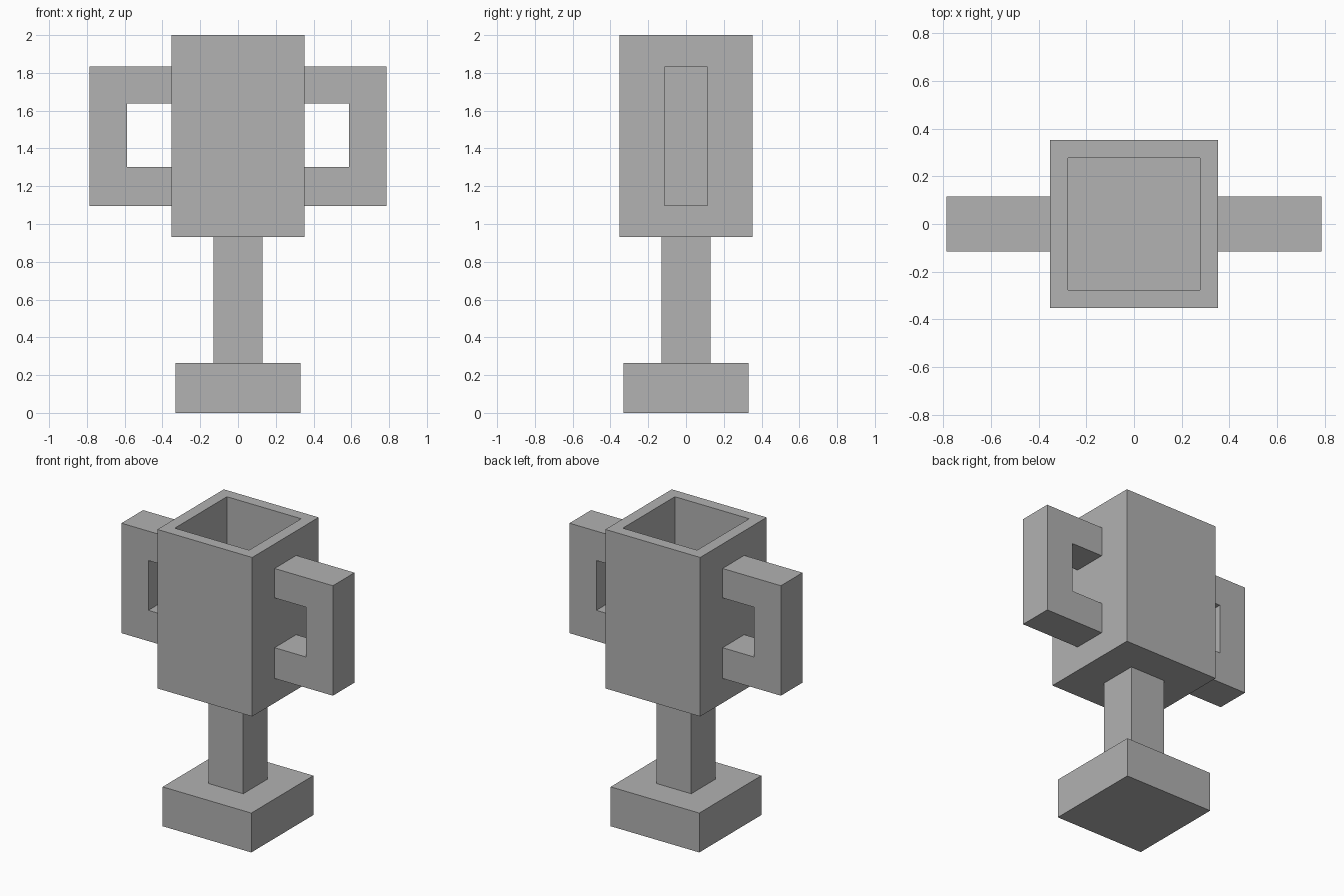
import bpy
import bmesh
from mathutils import Matrix, Vector

cube = bpy.data.objects.get("Cube")
if cube:
    bpy.data.objects.remove(cube, do_unlink=True)

grey = bpy.data.materials.new("plain grey")
grey.use_nodes = True
colour = (0.445, 0.445, 0.445, 1)
grey.diffuse_color = colour
grey.node_tree.nodes["Principled BSDF"].inputs["Base Color"].default_value = colour


def finish(name, bm):
    """Turn a bmesh into a grey object."""
    bmesh.ops.recalc_face_normals(bm, faces=bm.faces)
    mesh = bpy.data.meshes.new(name)
    bm.to_mesh(mesh)
    bm.free()
    mesh.materials.append(grey)
    obj = bpy.data.objects.new(name, mesh)
    bpy.context.collection.objects.link(obj)
    return obj


def block(half, bottom, top):
    """Square block centred on the z axis."""
    bm = bmesh.new()
    size = Matrix.Diagonal((2 * half, 2 * half, top - bottom, 1))
    place = Matrix.Translation((0, 0, (bottom + top) / 2))
    bmesh.ops.create_cube(bm, size=1, matrix=place @ size)
    return bm


# Foot and stem
finish("base", block(0.33, 0, 0.265))
finish("stem", block(0.13, 0.265, 0.93))

# Cup: inset the top face and sink it to hollow the block
CUP, WALL, FLOOR = 0.353, 0.108, 1.04
bm = block(CUP, 0.93, 2)
rim = max(bm.faces, key=lambda f: f.calc_center_median().z)
bmesh.ops.inset_region(bm, faces=[rim], thickness=WALL)
pit = bmesh.ops.extrude_discrete_faces(bm, faces=[rim])["faces"][0]
for v in pit.verts:
    v.co.z = FLOOR
finish("cup", bm)

# Handles: a C-shaped profile extruded in depth, one each side
profile = [(CUP, 1.095), (0.787, 1.095), (0.787, 1.835), (CUP, 1.835),
           (CUP, 1.637), (0.587, 1.637), (0.587, 1.302), (CUP, 1.302)]
DEPTH = 0.115
for name, side in (("left_handle", 1), ("right_handle", -1)):
    bm = bmesh.new()
    face = bm.faces.new([bm.verts.new((side * x, -DEPTH, z)) for x, z in profile])
    extruded = bmesh.ops.extrude_face_region(bm, geom=[face])["geom"]
    bmesh.ops.translate(bm, vec=Vector((0, 2 * DEPTH, 0)),
                        verts=[g for g in extruded if isinstance(g, bmesh.types.BMVert)])
    finish(name, bm)
